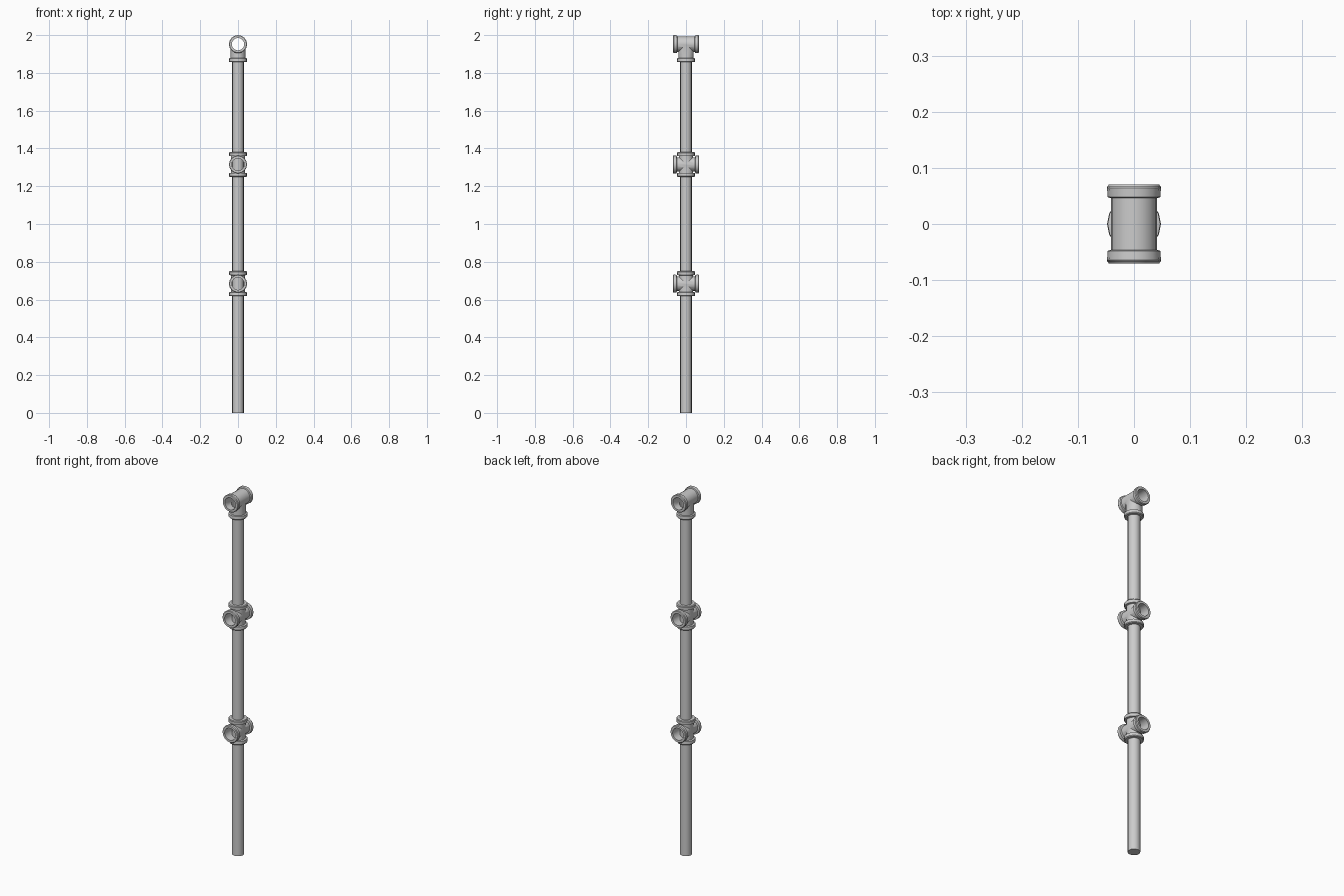
import bpy, bmesh, math
from mathutils import Matrix

if "Cube" in bpy.data.objects:
    bpy.data.objects.remove(bpy.data.objects["Cube"])

SIDES = 16
TO_Y = Matrix.Rotation(math.radians(90), 4, 'X')


def lathe(name, profile, centre=(0, 0, 0), along_y=False):
    """Closed solid turned from (radius, height) points around z or y."""
    bm = bmesh.new()
    rings = []
    for r, h in profile:
        rings.append([bm.verts.new((r * math.cos(2 * math.pi * i / SIDES),
                                    r * math.sin(2 * math.pi * i / SIDES), h))
                      for i in range(SIDES)])
    for a, b in zip(rings, rings[1:]):
        for i in range(SIDES):
            j = (i + 1) % SIDES
            bm.faces.new((a[i], a[j], b[j], b[i]))
    bm.faces.new(rings[0][::-1])
    bm.faces.new(rings[-1])
    if along_y:
        bm.transform(TO_Y)
    bm.transform(Matrix.Translation(centre))
    bmesh.ops.recalc_face_normals(bm, faces=bm.faces)
    mesh = bpy.data.meshes.new(name)
    bm.to_mesh(mesh)
    bm.free()
    ob = bpy.data.objects.new(name, mesh)
    bpy.context.collection.objects.link(ob)
    return ob


def activate(ob):
    bpy.ops.object.select_all(action='DESELECT')
    ob.select_set(True)
    bpy.context.view_layer.objects.active = ob


def combine(ob, other, operation):
    mod = ob.modifiers.new(operation.lower(), 'BOOLEAN')
    mod.operation, mod.solver, mod.object = operation, 'EXACT', other
    activate(ob)
    bpy.ops.object.modifier_apply(modifier=mod.name)
    bpy.data.objects.remove(other, do_unlink=True)


def smooth(ob):
    activate(ob)
    bpy.ops.object.shade_smooth_by_angle(angle=math.radians(30))


def collar(body, length):
    """Chamfered collar at the +length end of a sleeve."""
    return [(body, length - 0.022), (0.047, length - 0.020),
            (0.048, length - 0.004), (0.045, length)]


def sleeve(body, length):
    end = collar(body, length)
    return [(r, -h) for r, h in reversed(end)] + end


def fitting(name, z, body, arm, upright, bores):
    """Horizontal sleeve joined to an upright profile, then bored out."""
    centre = (0, 0, z)
    ob = lathe(name, sleeve(body, arm), centre, True)
    combine(ob, lathe("upright", upright, centre), 'UNION')
    for lo, hi, along_y in bores:
        combine(ob, lathe("bore", [(0.033, lo), (0.033, hi)], centre, along_y),
                'DIFFERENCE')
    smooth(ob)


# Upright pole
smooth(lathe("pole", [(0.0305, 0), (0.0305, 1.895)]))

# Cross fittings for the two lower rails
for label, z in (("lower", 0.684), ("upper", 1.315)):
    fitting(label + "_cross_fitting", z, 0.038, 0.070,
            sleeve(0.0375, 0.066), [(-0.1, 0.1, True)])

# Tee fitting for the top rail: the upright leg only goes down
leg = [(r, -h) for r, h in reversed(collar(0.0405, 0.095))] + [(0.0405, 0)]
fitting("top_tee_fitting", 1.952, 0.041, 0.068, leg,
        [(-0.1, 0.1, True), (-0.12, 0.0, False)])
